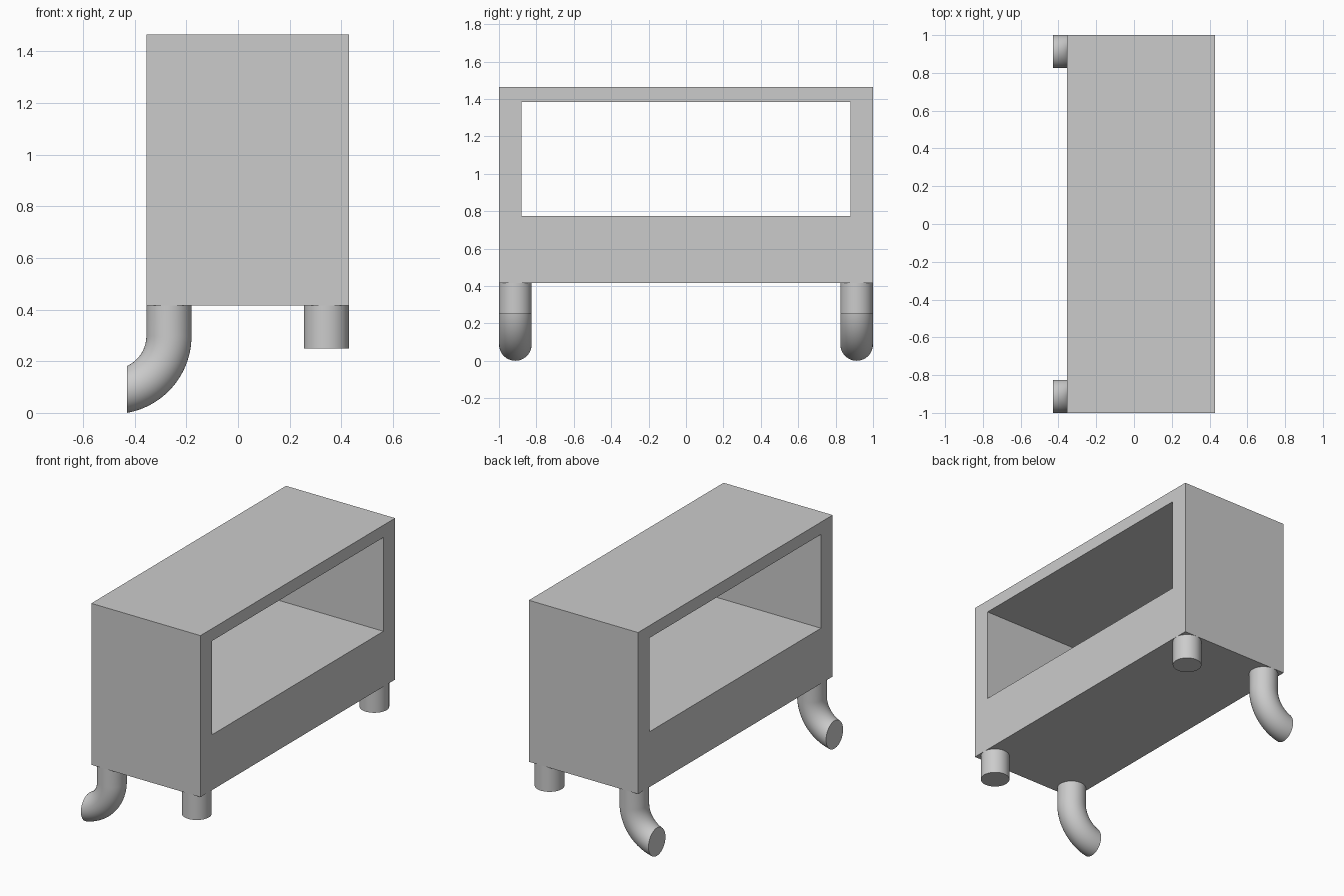
import bpy, bmesh, math
from mathutils import Vector

cube = bpy.data.objects.get("Cube")
if cube:
    bpy.data.objects.remove(cube, do_unlink=True)

grey = bpy.data.materials.new("plain grey")
grey.use_nodes = True
colour = (0.6, 0.6, 0.6, 1)
grey.diffuse_color = colour
grey.node_tree.nodes["Principled BSDF"].inputs["Base Color"].default_value = colour

BOTTOM, TOP = 0.415, 1.465
BACK, FRONT = -0.355, 0.43
RADIUS = 0.0875
SEGMENTS = 48


def finish(name, bm, smooth=False):
    bmesh.ops.recalc_face_normals(bm, faces=bm.faces)
    mesh = bpy.data.meshes.new(name)
    bm.to_mesh(mesh)
    bm.free()
    obj = bpy.data.objects.new(name, mesh)
    bpy.context.collection.objects.link(obj)
    mesh.materials.append(grey)
    if smooth:
        bpy.ops.object.select_all(action="DESELECT")
        obj.select_set(True)
        bpy.context.view_layer.objects.active = obj
        bpy.ops.object.shade_smooth_by_angle(angle=math.radians(35))
    return obj


# Cabinet: rectangular frame, bridged outline to opening, extruded through
def cabinet():
    bm = bmesh.new()

    def loop(half, low, high):
        corners = ((-half, low), (half, low), (half, high), (-half, high))
        return [bm.verts.new((BACK, y, z)) for y, z in corners]

    outer = loop(1, BOTTOM, TOP)
    inner = loop(0.88, 0.775, 1.385)
    for i in range(4):
        j = (i + 1) % 4
        bm.faces.new((outer[i], outer[j], inner[j], inner[i]))
    result = bmesh.ops.extrude_face_region(
        bm, geom=bm.faces[:], use_keep_orig=True)
    moved = [v for v in result["geom"] if isinstance(v, bmesh.types.BMVert)]
    bmesh.ops.translate(bm, verts=moved, vec=(FRONT - BACK, 0, 0))
    finish("cabinet", bm)


# Tube swept along stations of (centre, radial direction in the xz plane)
def tube(bm, y, stations):
    rings = []
    for x, z, angle in stations:
        across = Vector((math.cos(angle), 0, -math.sin(angle)))
        ring = []
        for k in range(SEGMENTS):
            t = math.tau * k / SEGMENTS
            ring.append(bm.verts.new(
                Vector((x, y, z)) + across * RADIUS * math.cos(t)
                + Vector((0, RADIUS * math.sin(t), 0))))
        rings.append(ring)
    for a, b in zip(rings, rings[1:]):
        for k in range(SEGMENTS):
            n = (k + 1) % SEGMENTS
            bm.faces.new((a[k], a[n], b[n], b[k]))
    bm.faces.new(rings[0])
    bm.faces.new(rings[-1])


# Straight leg: short cylinder
def straight_leg(name, y):
    bm = bmesh.new()
    x = FRONT - RADIUS
    tube(bm, y, [(x, BOTTOM, 0), (x, 0.25, 0)])
    finish(name, bm, True)


# Curved leg: quarter bend trimmed by an upright plane
def curved_leg(name, y):
    bm = bmesh.new()
    x = BACK + RADIUS
    bend, pivot_z, steps = 0.215, 0.298, 24
    stations = [(x, BOTTOM, 0)]
    for i in range(steps + 1):
        a = math.pi / 2 * i / steps
        stations.append((x - bend + bend * math.cos(a),
                         pivot_z - bend * math.sin(a), a))
    tube(bm, y, stations)
    bmesh.ops.bisect_plane(
        bm, geom=bm.verts[:] + bm.edges[:] + bm.faces[:],
        plane_co=(-FRONT, 0, 0), plane_no=(-1, 0, 0), clear_outer=True)
    rim = [e for e in bm.edges if e.is_boundary]
    bmesh.ops.contextual_create(bm, geom=rim)
    finish(name, bm, True)


cabinet()
for side, sign in (("front", -1), ("back", 1)):
    y = sign * (1 - RADIUS)
    straight_leg(side + "_straight_leg", y)
    curved_leg(side + "_curved_leg", y)
